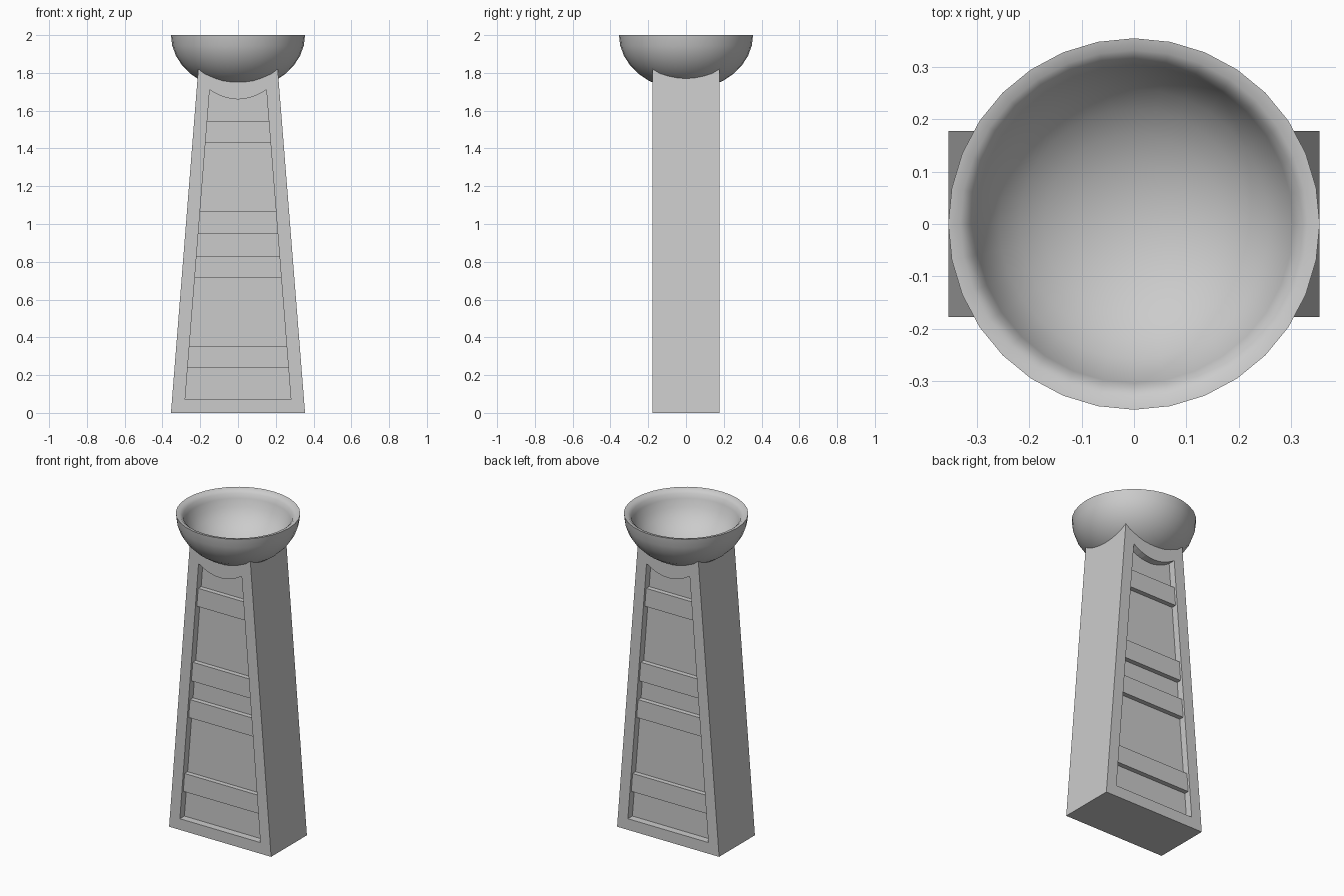
import bpy, bmesh
from math import sin, cos, pi

if "Cube" in bpy.data.objects:
    bpy.data.objects.remove(bpy.data.objects["Cube"])

BOWL_R, BOWL_H, TOP = 0.355, 0.29, 2.0


def finish(bm, name):
    bmesh.ops.recalc_face_normals(bm, faces=bm.faces)
    mesh = bpy.data.meshes.new(name)
    bm.to_mesh(mesh)
    bm.free()
    obj = bpy.data.objects.new(name, mesh)
    bpy.context.collection.objects.link(obj)
    return obj


def prism(name, outline, y0, y1):
    """Extrude an (x, z) outline from y0 to y1."""
    bm = bmesh.new()
    face = bm.faces.new([bm.verts.new((x, y0, z)) for x, z in outline])
    ext = bmesh.ops.extrude_face_region(bm, geom=[face])
    verts = [g for g in ext["geom"] if isinstance(g, bmesh.types.BMVert)]
    bmesh.ops.translate(bm, vec=(0, y1 - y0, 0), verts=verts)
    return finish(bm, name)


def cut(obj, cutter):
    cutter.hide_render = True
    mod = obj.modifiers.new("cut", "BOOLEAN")
    mod.operation, mod.solver, mod.object = "DIFFERENCE", "EXACT", cutter
    bpy.context.view_layer.objects.active = obj
    bpy.ops.object.modifier_apply(modifier=mod.name)
    bpy.data.objects.remove(cutter)


def body_x(z):
    return 0.355 - 0.0795 * z


def panel_x(z):
    return 0.28 - 0.0793 * (z - 0.07)


# Tapered pedestal, hollowed at the top to seat the bowl
pedestal = prism("pedestal", [(-body_x(0), 0), (body_x(0), 0),
                              (body_x(1.88), 1.88), (-body_x(1.88), 1.88)], -0.178, 0.178)
bm = bmesh.new()
bmesh.ops.create_uvsphere(bm, u_segments=32, v_segments=16, radius=1)
bmesh.ops.scale(bm, vec=(BOWL_R * 0.975, BOWL_R * 0.975, BOWL_H * 0.975), verts=bm.verts)
bmesh.ops.translate(bm, vec=(0, 0, TOP), verts=bm.verts)
cut(pedestal, finish(bm, "bowl_cutter"))

# Recessed panels with a dished top edge, and their slats, front and back
arc = [(0.15 * t / 5, 1.66 + 0.05 * (t / 5) ** 2) for t in range(5, -6, -1)]
panel = [(-0.28, 0.07), (0.28, 0.07)] + arc
for side, label in ((-1, "front"), (1, "back")):
    cut(pedestal, prism("panel_cutter", panel, side * 0.133, side * 0.25))
    for i, (lo, hi) in enumerate([(0.24, 0.355), (0.715, 0.83), (0.95, 1.07), (1.43, 1.545)]):
        a, b = panel_x(lo) + 0.005, panel_x(hi) + 0.005
        prism(f"{label}_slat_{i + 1}", [(-a, lo), (a, lo), (b, hi), (-b, hi)],
              side * 0.12, side * 0.163)

# Open bowl: outer shell, rounded lip and inner shell
angles = [i * pi / 16 for i in range(1, 9)]
profile = [(BOWL_R * sin(a), TOP - BOWL_H * cos(a)) for a in angles]
profile += [(0.332, 1.996), (0.314, 1.98)]
profile += [(0.31 * sin(a), TOP - 0.25 * cos(a)) for a in reversed(angles[:-1])]
bm = bmesh.new()
N = 32
rings = [[bm.verts.new((r * cos(2 * pi * k / N), r * sin(2 * pi * k / N), z)) for k in range(N)]
         for r, z in profile]
for p, q in zip(rings, rings[1:]):
    for k in range(N):
        bm.faces.new((p[k], p[(k + 1) % N], q[(k + 1) % N], q[k]))
for ring, depth in ((rings[0], BOWL_H), (rings[-1], 0.25)):
    pole = bm.verts.new((0, 0, TOP - depth))
    for k in range(N):
        bm.faces.new((ring[k], ring[(k + 1) % N], pole))
bowl = finish(bm, "bowl")
bpy.ops.object.select_all(action="DESELECT")
bowl.select_set(True)
bpy.context.view_layer.objects.active = bowl
bpy.ops.object.shade_smooth_by_angle(angle=pi / 3)
